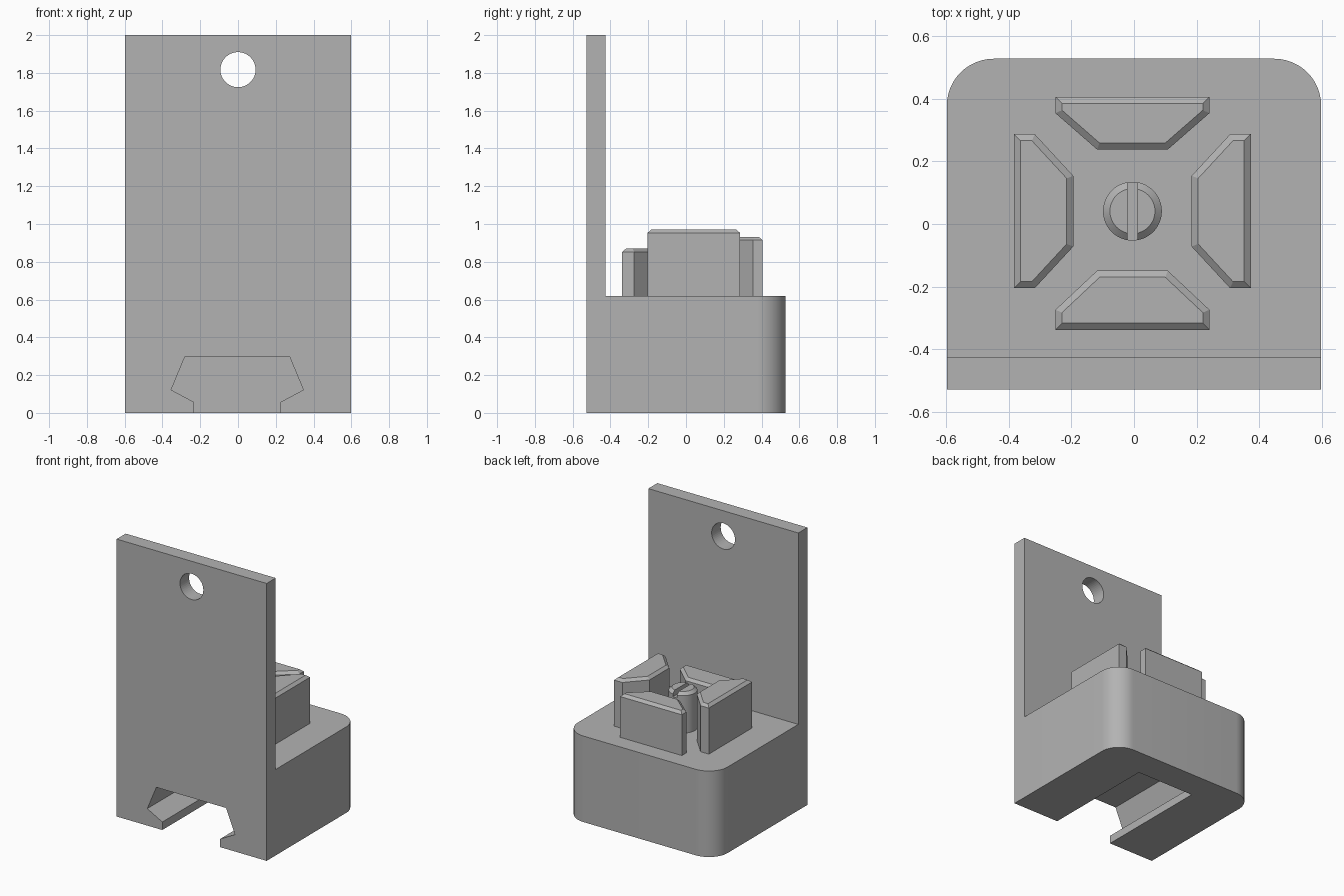
import bpy, bmesh, math
from mathutils import Vector

if "Cube" in bpy.data.objects:
    bpy.data.objects.remove(bpy.data.objects["Cube"], do_unlink=True)

HALF_X, HALF_Y = 0.598, 0.528
DECK, PLATE_BACK = 0.62, -0.425
CENTRE = Vector((-0.005, 0.041, 0))

grey = bpy.data.materials.new("plain grey")
grey.use_nodes = True
grey.diffuse_color = (0.45, 0.45, 0.45, 1)
grey.node_tree.nodes["Principled BSDF"].inputs["Base Color"].default_value = grey.diffuse_color


def finish(name, bm):
    bmesh.ops.recalc_face_normals(bm, faces=bm.faces)
    mesh = bpy.data.meshes.new(name)
    bm.to_mesh(mesh)
    bm.free()
    mesh.materials.append(grey)
    obj = bpy.data.objects.new(name, mesh)
    bpy.context.collection.objects.link(obj)
    return obj


def extrude(bm, faces, offset):
    new = bmesh.ops.extrude_face_region(bm, geom=faces)["geom"]
    bmesh.ops.translate(bm, vec=offset, verts=[g for g in new if isinstance(g, bmesh.types.BMVert)])
    return [g for g in new if isinstance(g, bmesh.types.BMFace)]


def prism(name, points, offset):
    bm = bmesh.new()
    face = bm.faces.new([bm.verts.new(p) for p in points])
    extrude(bm, [face], offset)
    return finish(name, bm)


def cut(obj, cutter):
    mod = obj.modifiers.new("cut", "BOOLEAN")
    mod.operation, mod.solver, mod.object = "DIFFERENCE", "EXACT", cutter
    cutter.hide_render = True
    cutter.hide_set(True)


def circle(radius, steps=48):
    return [(radius * math.cos(math.tau * i / steps), radius * math.sin(math.tau * i / steps))
            for i in range(steps)]


def smooth(obj):
    bpy.ops.object.select_all(action="DESELECT")
    obj.select_set(True)
    bpy.context.view_layer.objects.active = obj
    bpy.ops.object.shade_smooth_by_angle(angle=math.radians(30))


# Body: block with rounded back corners, and the tall front plate drawn up from it
bm = bmesh.new()
strip = [bm.verts.new((x, y, 0)) for x, y in
         ((-HALF_X, -HALF_Y), (HALF_X, -HALF_Y), (HALF_X, PLATE_BACK), (-HALF_X, PLATE_BACK))]
radius = 0.15
arc = [(HALF_X - radius + radius * math.cos(a), HALF_Y - radius + radius * math.sin(a))
       for a in (math.pi / 2 * i / 12 for i in range(13))]
back = [bm.verts.new((x, y, 0)) for x, y in arc + [(-x, y) for x, y in reversed(arc)]]
bottom = [bm.faces.new(strip), bm.faces.new([strip[3], strip[2]] + back)]
top = extrude(bm, bottom, (0, 0, DECK))
front = min(top, key=lambda f: f.calc_center_median().y)
extrude(bm, [front], (0, 0, 2 - DECK))
body = finish("backplate_and_base", bm)

# Flared rail slot underneath, open at the front
half = [(0.23, -0.1), (0.23, 0.058), (0.35, 0.122), (0.278, 0.295)]
outline = half + [(-x, z) for x, z in reversed(half)]
cut(body, prism("rail_slot_cutter", [(x - 0.004, -0.7, z) for x, z in outline], (0, 1.02, 0)))

# Hanging hole
cut(body, prism("hanging_hole_cutter", [(x, -0.7, z + 1.817) for x, z in circle(0.093)], (0, 0.5, 0)))
smooth(body)


# Four tapered blocks around the centre, each with a chamfered top
def block(name, turn, outer, shoulder, inner, top):
    side = [(0.246, outer), (0.246, shoulder), (0.113, inner)]
    outline = side + [(-x, y) for x, y in reversed(side)]
    bm = bmesh.new()
    face = bm.faces.new([bm.verts.new((x, y, DECK - 0.01)) for x, y in outline])
    cap = extrude(bm, [face], (0, 0, top - 0.018 - DECK + 0.01))
    bmesh.ops.recalc_face_normals(bm, faces=bm.faces)
    bmesh.ops.inset_region(bm, faces=cap, thickness=0.021, use_even_offset=True)
    bmesh.ops.translate(bm, vec=(0, 0, 0.018), verts=cap[0].verts)
    obj = finish(name, bm)
    obj.location = CENTRE
    obj.rotation_euler.z = math.radians(turn)


block("back_block", 0, 0.365, 0.313, 0.197, 0.932)
block("right_block", 90, 0.378, 0.312, 0.189, 0.97)
block("front_block", 180, 0.379, 0.315, 0.19, 0.87)
block("left_block", 270, 0.378, 0.312, 0.189, 0.97)

# Slotted centre post with a chamfered rim
bm = bmesh.new()
disc = bm.faces.new([bm.verts.new((x, y, DECK - 0.01)) for x, y in circle(0.094)])
cap = extrude(bm, [disc], (0, 0, 0.28))
bmesh.ops.recalc_face_normals(bm, faces=bm.faces)
bmesh.ops.inset_region(bm, faces=cap, thickness=0.022, use_even_offset=True)
bmesh.ops.translate(bm, vec=(0, 0, 0.02), verts=cap[0].verts)
post = finish("centre_post", bm)
post.location = CENTRE
groove = prism("post_groove_cutter",
               [(x, -0.2, z) for x, z in ((-0.016, 0.87), (0.016, 0.87), (0.016, 1), (-0.016, 1))],
               (0, 0.4, 0))
groove.location = CENTRE
cut(post, groove)
smooth(post)
